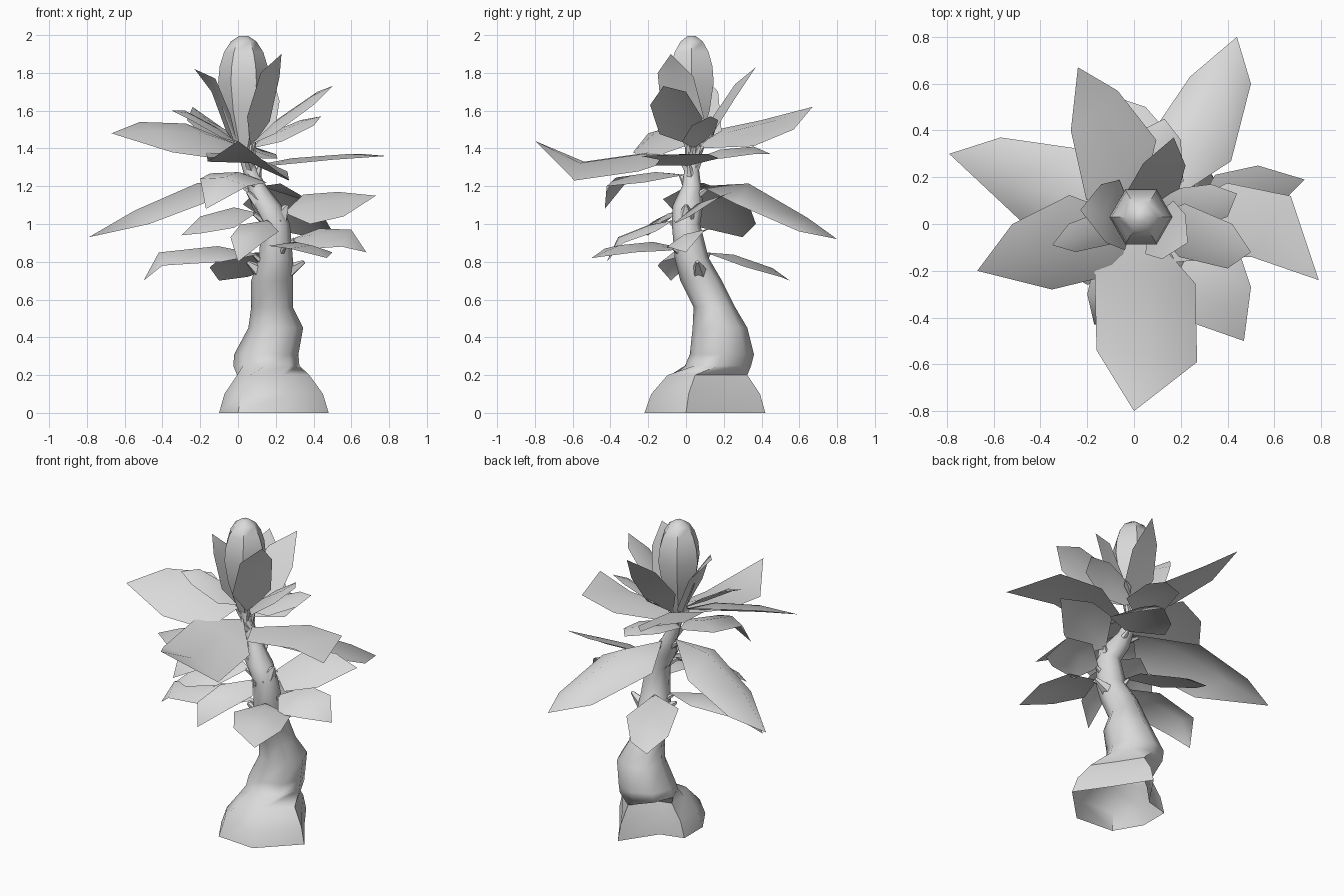
import bpy
import bmesh
import math
from mathutils import Vector

cube = bpy.data.objects.get("Cube")
if cube:
    bpy.data.objects.remove(cube, do_unlink=True)

# One plain grey for the whole plant
grey = bpy.data.materials.new("plain grey")
grey.use_nodes = True
grey.diffuse_color = (0.7, 0.7, 0.7, 1)
for node in grey.node_tree.nodes:
    if node.type == 'BSDF_PRINCIPLED':
        node.inputs["Base Color"].default_value = grey.diffuse_color


def add_object(name, verts, faces, sharp_angle=50):
    mesh = bpy.data.meshes.new(name)
    mesh.from_pydata([tuple(v) for v in verts], [], faces)
    mesh.materials.append(grey)
    mesh.update()
    obj = bpy.data.objects.new(name, mesh)
    bpy.context.collection.objects.link(obj)
    bpy.ops.object.select_all(action='DESELECT')
    obj.select_set(True)
    bpy.context.view_layer.objects.active = obj
    bpy.ops.object.shade_smooth_by_angle(angle=math.radians(sharp_angle))
    return obj


def ring(z, x, y, radius, sides=8):
    angles = [math.tau * i / sides for i in range(sides)]
    return [Vector((x + radius * math.cos(a), y + radius * math.sin(a), z)) for a in angles]


def skin_loops(name, loops, closed_top=False):
    """Skin a stack of equal loops with quads."""
    sides = len(loops[0])
    verts = [v for loop in loops for v in loop]
    faces = []
    for k in range(len(loops) - 1):
        low, high = k * sides, (k + 1) * sides
        for i in range(sides):
            j = (i + 1) % sides
            faces.append((low + i, low + j, high + j, high + i))
    if closed_top:
        faces.append(tuple(range(len(verts) - sides, len(verts))))
    return add_object(name, verts, faces)


# Lobed foot outline, flat on the back left and notched at the back right
foot = [(0.48, 0), (0.34, 0.2), (0.2, 0.42), (0.05, 0.2),
        (-0.1, 0.16), (-0.1, -0.03), (0, -0.2), (0.26, -0.22)]


def foot_loop(z, scale):
    middle = Vector((0.18, 0.14))
    return [(middle + (Vector(p) - middle) * scale).to_3d() + Vector((0, 0, z)) for p in foot]


# Trunk: lobed foot, bent middle and thin neck, open underneath
trunk_rings = [
    (0.25, 0.15, 0.17, 0.175),
    (0.31, 0.15, 0.19, 0.17),
    (0.45, 0.2, 0.18, 0.145),
    (0.56, 0.18, 0.15, 0.11),
    (0.7, 0.18, 0.08, 0.11),
    (0.82, 0.2, 0.03, 0.09),
    (1, 0.2, 0, 0.075),
    (1.1, 0.15, 0.01, 0.08),
    (1.2, 0.1, 0.03, 0.05),
    (1.32, 0.05, 0.03, 0.035),
    (1.44, 0.03, 0.03, 0.035),
]
feet = [foot_loop(0, 1), foot_loop(0.1, 0.9), foot_loop(0.2, 0.66)]
skin_loops("trunk", feet + [ring(*r) for r in trunk_rings])

# Bud at the crown: a slim stem widening into a rounded dome
bud_loops = [ring(1.4, 0.03, 0.03, 0.04, 6), ring(1.6, 0.03, 0.03, 0.11, 6)]
for step in range(5):
    lift = math.radians(20 * step)
    bud_loops.append(ring(1.75 + 0.25 * math.sin(lift), 0.03, 0.03, 0.135 * math.cos(lift), 6))
skin_loops("bud", bud_loops, True)


def trunk_at(z):
    """Centre and radius of the trunk at a height."""
    for a, b in zip(trunk_rings, trunk_rings[1:]):
        if a[0] <= z <= b[0]:
            t = (z - a[0]) / (b[0] - a[0])
            mix = [p + (q - p) * t for p, q in zip(a, b)]
            return Vector((mix[1], mix[2], z)), mix[3]


def spike(name, start, end, r_start, r_end):
    """Tapered stalk between two points."""
    bm = bmesh.new()
    axis = end - start
    bmesh.ops.create_cone(bm, cap_ends=True, segments=5, radius1=r_start,
                          radius2=r_end, depth=axis.length)
    turn = axis.to_track_quat('Z', 'Y')
    middle = (start + end) / 2
    verts = [turn @ v.co + middle for v in bm.verts]
    bm.verts.index_update()
    faces = [[v.index for v in f.verts] for f in bm.faces]
    bm.free()
    add_object(name, verts, faces)


def leaf(name, height, tip, left, right, fold=0.1, flare=1.2):
    """Thin blade with a raised midrib; left and right are its far corners,
    and flare widens the near corners that follow from them."""
    tip, left, right = Vector(tip), Vector(left), Vector(right)
    centre, radius = trunk_at(height)
    outward = tip - centre
    outward.z = 0
    base = centre + outward.normalized() * radius

    half = (left - right) / 2
    far = (left + right) / 2
    near = base.lerp(far, 0.4)
    lift = (tip - base).cross(half).normalized() * half.length * fold * 2
    verts = [base, near + lift * flare, far + lift, tip,
             near + half * flare, left, near - half * flare, right]
    faces = [(0, 1, 4), (1, 2, 5, 4), (2, 3, 5), (1, 0, 6), (2, 1, 6, 7), (3, 2, 7)]
    add_object(name, verts, faces, 70)
    spike(name + "_stalk", trunk_at(height - 0.09)[0], base.lerp(near, 0.15), 0.03, 0.01)


# Lower leaves
leaf("lower_leaf_left", 0.92, (0.68, 0, 0.85), (0.6, 0.1, 0.97), (0.55, -0.1, 0.88))
leaf("lower_leaf_front_left", 0.88, (0.47, -0.5, 0.82), (0.5, -0.27, 0.85), (0.27, -0.43, 0.87))
leaf("lower_leaf_front", 1.02, (0, -0.42, 0.8), (0.13, -0.33, 0.9), (-0.04, -0.36, 0.93))
leaf("lower_leaf_right", 0.84, (-0.5, -0.08, 0.7), (-0.4, -0.15, 0.78), (-0.42, 0.05, 0.82), 0.25)
leaf("lower_leaf_back", 0.85, (-0.1, 0.55, 0.7), (-0.15, 0.4, 0.77), (0.05, 0.5, 0.72), flare=1.4)
leaf("lower_leaf_front_right", 1.06, (-0.3, -0.2, 0.94), (-0.2, -0.26, 0.95), (-0.2, -0.07, 1.04))

# Middle leaves
leaf("middle_leaf_left", 1.06, (0.73, 0.19, 1.15), (0.53, 0.25, 1.17), (0.56, 0.02, 1.04))
leaf("middle_leaf_back_left", 1.2, (0.44, 0.8, 0.92), (0.24, 0.63, 0.96), (0.5, 0.6, 0.96), 0.3, 1.5)
leaf("middle_leaf_right", 1.22, (-0.79, 0.3, 0.93), (-0.47, 0, 1), (-0.57, 0.37, 1), 0.2)
leaf("middle_leaf_front_right", 1.26, (-0.17, -0.43, 1.08), (0.05, -0.42, 1.2), (-0.2, -0.3, 1.24))
leaf("middle_leaf_front", 1.36, (0, -0.8, 1.44), (0.27, -0.59, 1.23), (-0.16, -0.54, 1.33), flare=1)
leaf("broad_leaf_left", 1.31, (0.79, -0.24, 1.36), (0.67, 0.12, 1.37), (0.5, -0.14, 1.34), 0.05, 1.3)
leaf("middle_leaf_back", 1.35, (0.13, 0.45, 1.37), (-0.05, 0.36, 1.4), (0.2, 0.36, 1.37))

# Upper leaves
leaf("upper_leaf_back", 1.4, (-0.24, 0.67, 1.62), (-0.27, 0.4, 1.55), (-0.07, 0.57, 1.5), flare=1.5)
leaf("upper_leaf_right", 1.42, (-0.67, -0.2, 1.48), (-0.35, -0.28, 1.38), (-0.52, 0, 1.54))
leaf("upper_leaf_front_left", 1.42, (0.5, -0.12, 1.73), (0.42, 0, 1.7), (0.4, -0.19, 1.63))
leaf("upper_leaf_front_right", 1.43, (-0.35, -0.09, 1.6), (-0.25, -0.12, 1.55), (-0.28, 0, 1.6))
leaf("upper_leaf_left", 1.4, (0.44, 0.13, 1.57), (0.33, 0.17, 1.55), (0.4, 0.03, 1.52))

# Upright leaves hugging the bud
leaf("bud_leaf_back", 1.4, (0.17, 0.37, 1.83), (0.04, 0.26, 1.74), (0.22, 0.25, 1.65), 0)
leaf("bud_leaf_left", 1.4, (0.23, -0.08, 1.9), (0.22, 0.04, 1.78), (0.12, -0.15, 1.8), 0)
leaf("bud_leaf_right", 1.4, (-0.23, 0.06, 1.82), (-0.12, -0.08, 1.77), (-0.14, 0.17, 1.7), 0)

# Broken stalk stubs on the trunk
for name, height, end in (
        ("left_stub", 0.7, (0.35, 0.06, 0.8)),
        ("right_stub", 0.7, (0.05, 0.03, 0.8)),
        ("front_stub", 1, (0.05, -0.03, 1.17)),
        ("upper_left_stub", 1, (0.26, 0, 1.1))):
    spike(name, trunk_at(height)[0], Vector(end), 0.07, 0.01)
